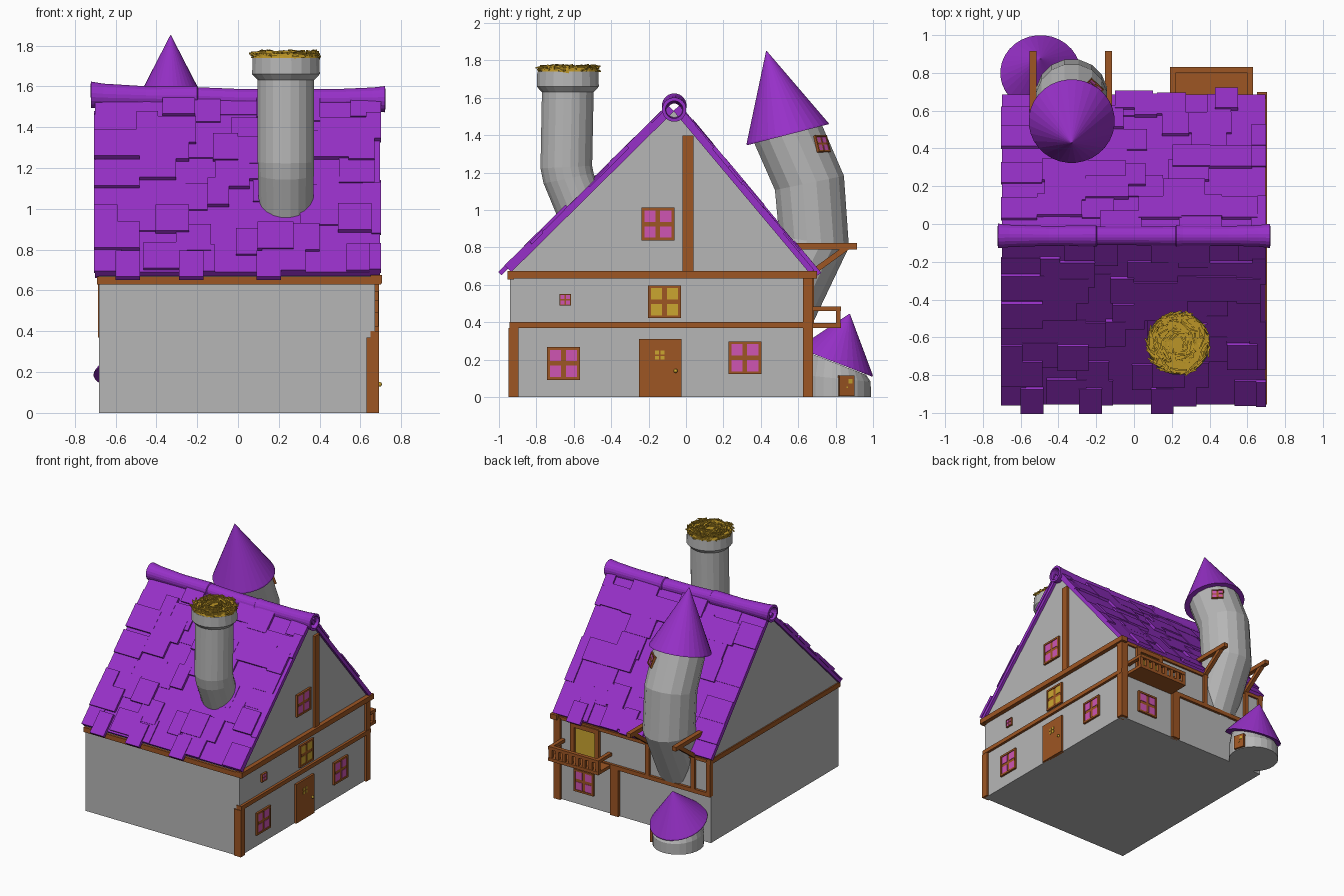
import bpy, bmesh, math, random
from mathutils import Vector, Matrix

if "Cube" in bpy.data.objects:
    bpy.data.objects.remove(bpy.data.objects["Cube"])

random.seed(4)

def material(name, rgb):
    m = bpy.data.materials.new(name)
    m.diffuse_color = (*rgb, 1)
    m.use_nodes = True
    m.node_tree.nodes["Principled BSDF"].inputs["Base Color"].default_value = m.diffuse_color
    return m

GREY = material("plaster grey", (0.47, 0.47, 0.47))
PURPLE = material("roof purple", (0.31, 0.03, 0.58))
BROWN = material("timber brown", (0.34, 0.092, 0.017))
GOLD = material("lit gold", (0.60, 0.38, 0.03))
PINK = material("pink glass", (0.62, 0.09, 0.45))
STRAW = material("straw", (0.50, 0.30, 0.02))

def finish(name, bm, mat):
    bmesh.ops.recalc_face_normals(bm, faces=bm.faces)
    me = bpy.data.meshes.new(name)
    bm.to_mesh(me)
    bm.free()
    me.materials.append(mat)
    ob = bpy.data.objects.new(name, me)
    bpy.context.collection.objects.link(ob)
    return ob

def add_box(bm, lo, hi, frame=Matrix()):
    lo, hi = Vector(lo), Vector(hi)
    size = hi - lo
    m = frame @ Matrix.Translation((lo + hi) / 2) @ Matrix.Diagonal((*size, 1))
    bmesh.ops.create_cube(bm, size=1, matrix=m)

def boxes(name, mat, items, frame=Matrix()):
    bm = bmesh.new()
    for lo, hi in items:
        add_box(bm, lo, hi, frame)
    return finish(name, bm, mat)

def add_skin(bm, rings, sides, caps=True):
    """Skin rings given as (centre, axis, radius)."""
    loops = []
    for c, a, r in rings:
        c, a = Vector(c), Vector(a).normalized()
        e1 = Vector((0, 1, 0)) if abs(a.x) > 0.9 else Vector((1, 0, 0))
        e2 = a.cross(e1)
        loops.append([bm.verts.new(c + r * (math.cos(t) * e1 + math.sin(t) * e2))
                      for t in (2 * math.pi * (i + 0.5) / sides for i in range(sides))])
    for p, q in zip(loops, loops[1:]):
        for i in range(sides):
            j = (i + 1) % sides
            bm.faces.new((p[i], p[j], q[j], q[i]))
    if caps:
        bm.faces.new(loops[0])
        bm.faces.new(loops[-1])

def skin(name, mat, rings, sides=16, caps=True):
    bm = bmesh.new()
    add_skin(bm, rings, sides, caps)
    return finish(name, bm, mat)

def facing(pos, n):
    """Frame at pos with local x to the right, y up and z outward along n."""
    n = Vector(n).normalized()
    u = Vector((0, 0, 1)).cross(n).normalized()
    v = n.cross(u)
    m = Matrix((u, v, n)).transposed().to_4x4()
    m.translation = Vector(pos)
    return m

def window(name, pos, n, size, glass):
    f, h = facing(pos, n), size / 2
    b, c = h * 0.17, h * 0.14
    boxes(name + "_backing", BROWN, [((-h, -h, -0.02), (h, h, 0.008))], f)
    rim = []
    for s in (-1, 1):
        rim.append(((min(s * h, s * (h - b)), -h, 0), (max(s * h, s * (h - b)), h, 0.016)))
        rim.append(((-h, min(s * h, s * (h - b)), 0), (h, max(s * h, s * (h - b)), 0.016)))
    boxes(name + "_frame", BROWN, rim, f)
    q = h - b
    boxes(name + "_panes", glass, [((x, y, 0.004), (x + q - c, y + q - c, 0.011))
                                   for x in (-q, c) for y in (-q, c)], f)

# House body: five-sided gable profile pulled along x
bm = bmesh.new()
prof = [(-0.94, 0), (0.66, 0), (0.66, 0.665), (-0.065, 1.53), (-0.94, 0.665)]
ends = [[bm.verts.new((x, y, z)) for y, z in prof] for x in (-0.68, 0.672)]
for e in ends:
    bm.faces.new(e)
for i in range(5):
    j = (i + 1) % 5
    bm.faces.new((ends[0][i], ends[0][j], ends[1][j], ends[1][i]))
finish("house_walls", bm, GREY)

# Roof slopes with uneven shingles
def roof(name, eave, ridge, sign, eave_tiles):
    e, r = Vector((0, *eave)), Vector((0, *ridge))
    v = (r - e).normalized()
    u = Vector((1, 0, 0))
    n = u.cross(v) * sign
    f = Matrix((u, v, n)).transposed().to_4x4()
    f.translation = e
    length = (r - e).length
    boxes(name + "_slab", PURPLE, [((-0.70, 0, -0.03), (0.695, length, 0))], f)
    tiles = []
    rows = 8
    for k in range(rows):
        x = -0.705
        while x < 0.66:
            w = random.uniform(0.10, 0.24)
            x2 = min(x + w, 0.70)
            y0 = max(0.0, k * length / rows + random.uniform(-0.04, 0.03))
            y1 = min(length, y0 + length / rows + 0.03)
            if random.random() < 0.72:
                tiles.append(((x, y0, -0.005), (x2, y1, random.uniform(0.004, 0.022))))
            x = x2
    for x, w, d in eave_tiles:
        tiles.append(((x, -d, -0.005), (x + w, 0.13, 0.02)))
    boxes(name + "_shingles", PURPLE, tiles, f)

roof("front_roof", (-0.955, 0.69), (-0.085, 1.55), 1,
     [(-0.60, 0.12, 0.05), (-0.29, 0.12, 0.05), (0.09, 0.12, 0.05)])
roof("back_roof", (0.685, 0.68), (-0.045, 1.55), -1, [(0.43, 0.12, 0.035), (-0.1, 0.2, 0.01)])

# Hollow ridge tube in flared sections
ridge = [(-0.72, 1.558, .066), (-0.66, 1.554, .060), (-0.45, 1.548, .053), (-0.20, 1.546, .057),
         (-0.195, 1.546, .05), (0.0, 1.538, .05), (0.22, 1.534, .052), (0.225, 1.534, .058),
         (0.26, 1.534, .054), (0.5, 1.535, .053), (0.66, 1.537, .058), (0.72, 1.537, .065)]
tube = skin("ridge_tube", PURPLE, [((x, -0.063, z), (1, 0, 0), r) for x, z, r in ridge], 20, False)
mod = tube.modifiers.new("thickness", 'SOLIDIFY')
mod.thickness = 0.018
mod.offset = -1

# Timber framing
boxes("timber_frame", BROWN, [
    ((0.63, -0.95, 0), (0.69, -0.895, 0.37)),       # corner posts
    ((0.63, 0.625, 0), (0.69, 0.68, 0.65)),
    ((0.65, -0.02, 0.67), (0.69, 0.04, 1.40)),      # gable post
    ((0.65, -0.945, 0.37), (0.692, 0.68, 0.402)),   # middle beams
    ((-0.685, 0.64, 0.37), (0.69, 0.68, 0.402)),
    ((0.65, -0.955, 0.635), (0.705, 0.70, 0.675)),  # top beams
    ((-0.69, -0.955, 0.63), (0.70, -0.92, 0.668)),
    ((-0.69, -0.95, 0.63), (-0.66, 0.68, 0.668)),
    ((-0.69, 0.64, 0.635), (0.70, 0.675, 0.66)),
    ((0.12, 0.64, 0), (0.19, 0.68, 0.37)),          # back posts
    ((-0.15, 0.64, 0.40), (-0.115, 0.68, 0.65)),
    ((-0.55, 0.64, 0.40), (-0.515, 0.68, 0.65)),
    ((-0.685, 0.64, 0.40), (-0.65, 0.68, 0.65))])

# Windows
X, Y = (1, 0, 0), (0, 1, 0)
window("front_low_window", (0.672, -0.655, 0.18), X, 0.175, PINK)
window("back_low_window", (0.672, 0.315, 0.21), X, 0.175, PINK)
window("gable_window", (0.672, -0.15, 0.925), X, 0.175, PINK)
window("gold_window", (0.672, -0.115, 0.51), X, 0.175, GOLD)
window("tiny_window", (0.672, -0.645, 0.52), X, 0.062, PINK)
window("rear_window", (0.43, 0.66, 0.19), Y, 0.175, PINK)
window("tower_window", (-0.212, 0.722, 1.352), (0.64, 0.70, 0.31), 0.092, PINK)

# Front door with four small panes and a knob
boxes("door", BROWN, [((0.66, -0.25, 0), (0.688, -0.025, 0.31))])
boxes("door_panes", GOLD, [((0.68, y, z), (0.691, y + 0.02, z + 0.02))
                           for y in (-0.165, -0.135) for z in (0.2, 0.228)])
bm = bmesh.new()
bmesh.ops.create_uvsphere(bm, u_segments=10, v_segments=6, radius=0.011,
                          matrix=Matrix.Translation((0.695, -0.055, 0.14)))
finish("door_knob", bm, GOLD)

# Balcony and its gold door
rails = [((0.19, 0.66, 0.37), (0.63, 0.83, 0.395)), ((0.19, 0.80, 0.46), (0.63, 0.83, 0.485))]
for x in (0.19, 0.60):
    rails.append(((x, 0.66, 0.46), (x + 0.03, 0.83, 0.485)))
for i in range(8):
    x = 0.19 + i * 0.0586
    rails.append(((x, 0.803, 0.39), (x + 0.028, 0.827, 0.465)))
boxes("balcony", BROWN, rails)
boxes("balcony_door_frame", BROWN, [((0.29, 0.65, 0.39), (0.325, 0.685, 0.64)),
                                    ((0.505, 0.65, 0.39), (0.54, 0.685, 0.64)),
                                    ((0.29, 0.65, 0.61), (0.54, 0.685, 0.645))])
boxes("balcony_door", GOLD, [((0.32, 0.65, 0.39), (0.51, 0.668, 0.62))])

# Leaning tower with pointed roof
skin("tower", GREY, [((-0.33, y, z), (0, a, b), r) for y, z, a, b, r in [
    (0.46, 0.36, 0.41, 0.91, .185), (0.685, 0.83, 0.15, 0.98, .192),
    (0.66, 1.145, -0.2, 0.97, .192), (0.54, 1.42, -0.3, 0.95, .19)]])
skin("tower_roof", PURPLE, [((-0.33, 0.545, 1.403), (0, -0.25, 0.97), .228),
                            ((-0.33, 0.542, 1.412), (0, -0.25, 0.97), .226),
                            ((-0.33, 0.43, 1.85), (0, -0.25, 0.97), .002)], 32)

# Brackets beside the tower
bm = bmesh.new()
for x in (-0.535, -0.135):
    add_box(bm, (x - 0.018, 0.58, 0.79), (x + 0.018, 0.915, 0.823))
    a, b = Vector((x, 0.66, 0.655)), Vector((x, 0.86, 0.80))
    f = Matrix.Translation((a + b) / 2) @ (b - a).to_track_quat('Z', 'X').to_matrix().to_4x4()
    h = (b - a).length / 2
    add_box(bm, (-0.015, -0.015, -h), (0.015, 0.015, h), f)
finish("tower_brackets", bm, BROWN)

# Bent chimney with flared collar
skin("chimney", GREY, [((0.235, y, z), (0, a, b), r) for y, z, a, b, r in [
    (-0.48, 0.80, -0.35, 0.94, .13), (-0.628, 1.17, -0.2, 0.98, .138),
    (-0.64, 1.23, -0.05, 1, .14), (-0.632, 1.63, 0, 1, .14),
    (-0.632, 1.66, 0, 1, .168), (-0.632, 1.74, 0, 1, .165)]], 20)

# Straw nest on the chimney
bm = bmesh.new()
add_skin(bm, [((0.235, -0.632, 1.735), (0, 0, 1), .165), ((0.235, -0.632, 1.76), (0, 0, 1), .155)], 20)
for i in range(320):
    t = random.uniform(0, 2 * math.pi)
    r = 0.165 * math.sqrt(random.uniform(0.03, 1))
    f = (Matrix.Translation((0.235 + r * math.cos(t), -0.632 + r * math.sin(t), random.uniform(1.74, 1.772)))
         @ Matrix.Rotation(t + math.pi / 2 + random.uniform(-0.5, 0.5), 4, 'Z')
         @ Matrix.Rotation(random.uniform(-0.2, 0.2), 4, 'Y'))
    add_box(bm, (-0.03, -0.004, -0.004), (0.03, 0.004, 0.004), f)
finish("chimney_straw", bm, STRAW)

# Small round hut at the back corner
skin("hut_wall", GREY, [((-0.495, 0.805, 0), (0, 0, 1), .185),
                        ((-0.495, 0.805, 0.10), (0, 0.1, 1), .185),
                        ((-0.495, 0.805, 0.18), (0, 0.36, 0.93), .17)], 24)
skin("hut_roof", PURPLE, [((-0.495, 0.80, 0.185), (0, 0.36, 0.93), .213),
                          ((-0.495, 0.803, 0.193), (0, 0.36, 0.93), .211),
                          ((-0.495, 0.875, 0.445), (0, 0.36, 0.93), .002)], 32)
hut = facing((-0.315, 0.857, 0.06), (0.96, 0.28, 0))
boxes("hut_door", BROWN, [((-0.042, -0.055, -0.03), (0.042, 0.055, 0.012))], hut)
boxes("hut_door_pane", GOLD, [((0.008, 0.012, 0.008), (0.03, 0.036, 0.015)),
                              ((-0.002, -0.012, 0.008), (0.006, -0.004, 0.015))], hut)
